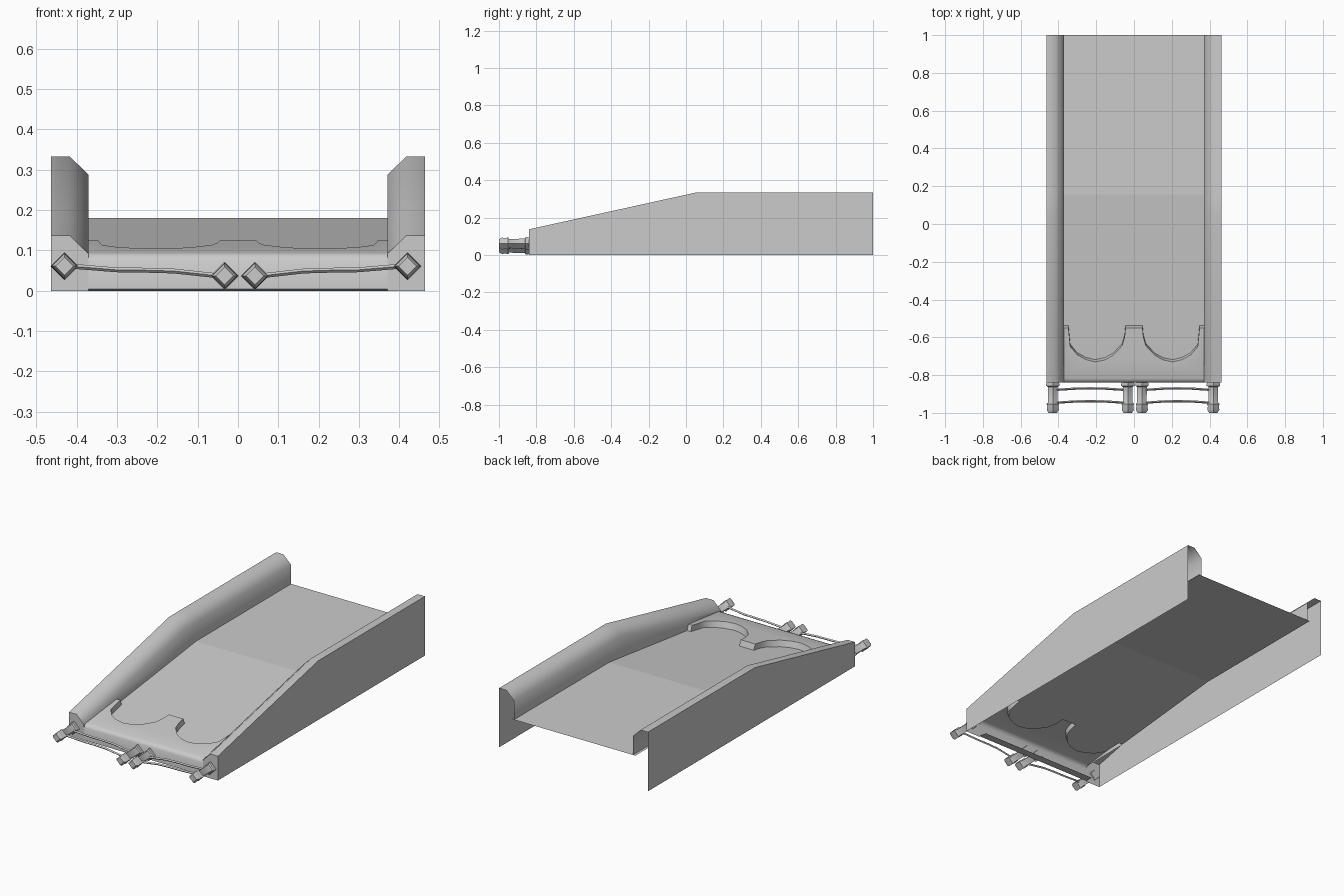
import bpy
import math

if "Cube" in bpy.data.objects:
    bpy.data.objects.remove(bpy.data.objects["Cube"])


def make(name, verts, faces, smooth=None):
    me = bpy.data.meshes.new(name)
    me.from_pydata(verts, [], faces)
    me.update()
    ob = bpy.data.objects.new(name, me)
    bpy.context.collection.objects.link(ob)
    if smooth:
        bpy.ops.object.select_all(action='DESELECT')
        ob.select_set(True)
        bpy.context.view_layer.objects.active = ob
        bpy.ops.object.shade_smooth_by_angle(angle=math.radians(smooth))
    return ob


def floor_z(y):
    return min(0.18, 0.18 + (y - 0.155) * 0.124)


def plate_z(y):
    return 0.125 + (y + 0.55) * 0.115


# Side walls: open-bottomed shells with a closed front end
for side, label in ((-1, "left"), (1, "right")):
    stations = [(-0.84, 0.137, 0.09), (-0.55, 0.201, floor_z(-0.55)),
                (0.05, 0.333, floor_z(0.05)), (0.155, 0.333, 0.18), (1, 0.333, 0.18)]
    verts, faces = [], []
    for y, top, base in stations:
        for x, z in ((0.463, 0), (0.463, top), (0.417, top), (0.37, top - 0.046), (0.37, base)):
            verts.append((side * x, y, z))
    for i in range(len(stations) - 1):
        for j in range(4):
            a = i * 5 + j
            f = (a, a + 5, a + 6, a + 1)
            faces.append(f if side < 0 else f[::-1])
    verts.append((side * 0.37, -0.84, 0))
    cap = (0, 1, 2, 3, 25)
    faces.append(cap if side < 0 else cap[::-1])
    make(label + "_side_wall", verts, faces, 50)

# Scalloped edge shared by the front plate and the floor
half = [(0.045, -0.55), (0.05, -0.6), (0.063, -0.645), (0.11, -0.695), (0.155, -0.72),
        (0.205, -0.73), (0.255, -0.718), (0.3, -0.693), (0.337, -0.65), (0.342, -0.6),
        (0.347, -0.55), (0.37, -0.55)]
edge = [(-x, y) for x, y in reversed(half)] + half
n = len(edge)

# Front plate: sloped top, rounded nose, lip along the scallops
lower = [(x, y + 0.012) for x, y in edge]
verts = [(x, y, plate_z(y)) for x, y in edge]
verts += [(x, y, floor_z(y)) for x, y in lower]
faces = [(i, i + 1, n + i + 1, n + i) for i in range(n - 1)]
faces = [f[::-1] for f in faces]
nose = [(-0.818, plate_z(-0.818)), (-0.832, 0.088), (-0.84, 0.075), (-0.84, 0.004), (-0.79, 0.0)]
start = len(verts)
for y, z in nose:
    verts += [(-0.37, y, z), (0.37, y, z)]
faces.append(tuple([start, start + 1] + list(range(n - 1, -1, -1))))
for i in range(len(nose) - 1):
    a = start + 2 * i
    faces.append((a, a + 2, a + 3, a + 1))
make("front_plate", verts, faces, 40)

# Floor: rising ramp and level deck
verts = [(x, y, floor_z(y)) for x, y in lower]
verts += [(0.385, 0.155, 0.18), (-0.385, 0.155, 0.18), (-0.385, 1, 0.18), (0.385, 1, 0.18)]
make("floor", verts, [tuple(range(n + 2)), (n + 1, n, n + 3, n + 2)])

# Four-sided connector pegs
PEG = [(-0.835, 0.03), (-0.845, 0.035), (-0.857, 0.035), (-0.862, 0.026), (-0.945, 0.025),
       (-0.952, 0.033), (-0.965, 0.029), (-0.985, 0.032), (-1.0, 0.022)]


def peg(name, cx, cz):
    verts = [(cx + r * math.cos(k * math.pi / 2), y, cz + r * math.sin(k * math.pi / 2))
             for y, r in PEG for k in range(4)]
    faces = [(4 * i + k, 4 * i + 4 + k, 4 * i + 4 + (k + 1) % 4, 4 * i + (k + 1) % 4)
             for i in range(len(PEG) - 1) for k in range(4)]
    m = 4 * (len(PEG) - 1)
    faces.append((m + 3, m + 2, m + 1, m)[::-1])
    faces.append((0, 1, 2, 3)[::-1])
    make(name, verts, [f[::-1] for f in faces], 40)


# Thin sagging rods between the pegs
def rod(name, points, r=0.006):
    verts = [(x, y + r * math.cos(k * math.pi / 2), z + r * math.sin(k * math.pi / 2))
             for x, y, z in points for k in range(4)]
    faces = [(4 * i + k, 4 * i + 4 + k, 4 * i + 4 + (k + 1) % 4, 4 * i + (k + 1) % 4)
             for i in range(len(points) - 1) for k in range(4)]
    make(name, verts, [f[::-1] for f in faces], 60)


for label, outer, inner in (("left", -0.43, -0.033), ("right", 0.42, 0.042)):
    peg(label + "_outer_peg", outer, 0.061)
    peg(label + "_inner_peg", inner, 0.037)
    for row, y0 in (("back", -0.878), ("front", -0.946)):
        pts = []
        for t, dy, z in ((0.04, 0, 0.061), (0.32, 0.007, 0.052), (0.5, 0.008, 0.051),
                         (0.68, 0.007, 0.049), (0.96, 0, 0.037)):
            pts.append((outer + (inner - outer) * t, y0 + dy, z))
        rod(label + "_" + row + "_rod", sorted(pts))
